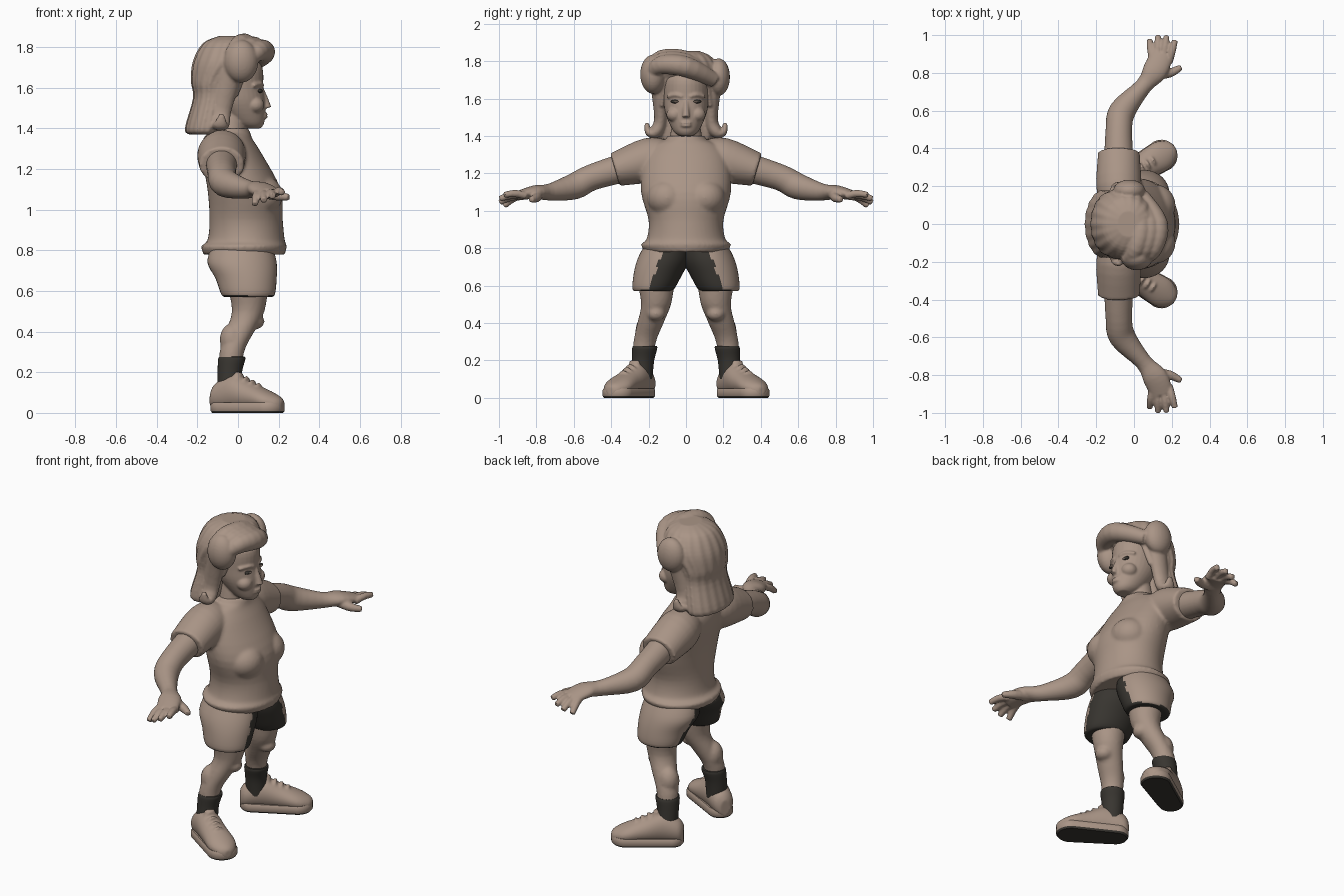
import bpy, bmesh
from math import sin, cos, pi, radians
from mathutils import Vector, Matrix

if "Cube" in bpy.data.objects:
    bpy.data.objects.remove(bpy.data.objects["Cube"])

X, Y, Z = Matrix.Identity(3)


def material(name, colour):
    mat = bpy.data.materials.new(name)
    mat.use_nodes = True
    mat.diffuse_color = (*colour, 1)
    shader = mat.node_tree.nodes["Principled BSDF"]
    shader.inputs["Base Color"].default_value = (*colour, 1)
    return mat


CLAY = material("warm taupe", (.4, .3, .24))
DARK = material("dark charcoal", (.04, .036, .03))


def spline(stations, steps=4):
    """Resample stations along a smooth curve, radii included."""
    last = len(stations) - 1
    path = []
    for i in range(last):
        before, start = stations[max(i - 1, 0)], stations[i]
        end, after = stations[i + 1], stations[min(i + 2, last)]
        for k in range(steps):
            t = k / steps
            path.append((start * 2 + (end - before) * t
                         + (before * 2 - start * 5 + end * 4 - after) * t ** 2
                         + (start * 3 - before - end * 3 + after) * t ** 3) / 2)
    return path + [stations[-1]]


def bridge(bm, rings):
    """Skin a stack of vertex rings and close both ends."""
    for lower, upper in zip(rings, rings[1:]):
        for j in range(len(lower)):
            bm.faces.new((lower[j - 1], lower[j], upper[j], upper[j - 1]))
    bm.faces.new(rings[0])
    bm.faces.new(rings[-1])


def tube(bm, stations, ref=X, axis=None, sides=32, ripple=0):
    """Loft through (x, y, z, radius along ref, optional other radius)."""
    path = spline([Vector(s if len(s) > 4 else (*s, s[3])) for s in stations])
    rings = []
    for i, point in enumerate(path):
        centre = Vector(point[:3])
        step = path[min(i + 1, len(path) - 1)] - path[max(i - 1, 0)]
        tangent = axis or Vector(step[:3]).normalized()
        u = (ref - tangent * ref.dot(tangent)).normalized()
        v = tangent.cross(u)
        ring = []
        for j in range(sides):
            angle = 2 * pi * j / sides
            swell = 1 + ripple * cos(18 * angle)
            offset = u * cos(angle) * point[3] + v * sin(angle) * point[4]
            ring.append(bm.verts.new(centre + offset * swell))
        rings.append(ring)
    bridge(bm, rings)


def spine(bm, stations, **options):
    """Upright loft on the centre plane through (x, z, depth, width)."""
    tube(bm, [(x, 0, z, depth, width) for x, z, depth, width in stations], axis=Z, **options)


def blob(bm, centre, size):
    matrix = Matrix.Translation(centre) @ Matrix.Diagonal((*size, 1))
    bmesh.ops.create_uvsphere(bm, u_segments=24, v_segments=16, radius=1, matrix=matrix)


def finish(name, bm, materials=(CLAY,), mirror=True, voxel=0, dark_rule=None):
    bmesh.ops.recalc_face_normals(bm, faces=bm.faces)
    for face in bm.faces:
        face.smooth = True
        if dark_rule and dark_rule(face.calc_center_median(), face.normal):
            face.material_index = 1
    mesh = bpy.data.meshes.new(name)
    bm.to_mesh(mesh)
    bm.free()
    for mat in materials:
        mesh.materials.append(mat)
    part = bpy.data.objects.new(name, mesh)
    bpy.context.collection.objects.link(part)
    if not voxel:
        bpy.ops.object.select_all(action='DESELECT')
        bpy.context.view_layer.objects.active = part
        part.select_set(True)
        bpy.ops.object.shade_smooth_by_angle(angle=radians(45))
    if mirror:
        modifier = part.modifiers.new("mirror", 'MIRROR')
        modifier.use_axis = (False, True, False)
        modifier.use_mirror_merge = False
    if voxel:
        modifier = part.modifiers.new("fuse", 'REMESH')
        modifier.mode = 'VOXEL'
        modifier.voxel_size = voxel
        modifier.use_smooth_shade = True
        modifier = part.modifiers.new("soften", 'SMOOTH')
        modifier.iterations = 3


# Shirt: torso with rolled hem and collar, bust, short sleeves
bm = bmesh.new()
spine(bm, [(.03, .78, .2, .22), (.03, .82, .21, .24), (.04, .85, .19, .21), (.04, .95, .18, .2),
           (.03, 1.1, .18, .24), (-.03, 1.27, .15, .23), (-.05, 1.35, .12, .18),
           (-.04, 1.38, .1, .11), (-.04, 1.4, .09, .1)], sides=48)
blob(bm, (.11, .1, 1.07), (.11, .11, .1))
tube(bm, [(-.07, .1, 1.28, .1), (-.08, .2, 1.27, .12), (-.08, .38, 1.22, .11, .09)])
finish("shirt", bm, voxel=.01)

# Arms with hands, fanned fingers and thumbs
bm = bmesh.new()
tube(bm, [(-.08, .3, 1.24, .08), (-.08, .5, 1.18, .07), (-.06, .6, 1.13, .07), (.05, .73, 1.1, .045),
          (.11, .81, 1.1, .065, .036), (.15, .9, 1.08, .06, .025)])
for finger in range(4):
    spread = finger - 1.5
    base = Vector((.14, .87, 1.08)) + Vector((.03, -.01, 0)) * spread
    tip = Vector((.15 + .045 * spread, 1 - .012 * spread ** 2, 1.055 + .02 * spread))
    knuckle = (base + tip) / 2 + Z * .01
    tube(bm, [(*base, .02), (*knuckle, .02), (*tip, .016)], ref=Z, sides=16)
tube(bm, [(.1, .79, 1.09, .03), (.19, .8, 1.07, .025), (.25, .83, 1.06, .016)], ref=Z, sides=16)
finish("arms", bm, voxel=.007)

# Legs with kneecaps and calves
bm = bmesh.new()
tube(bm, [(.05, .16, .62, .1), (.05, .16, .5, .08), (.01, .19, .4, .07), (-.03, .22, .3, .06),
          (-.04, .24, .15, .05)], axis=Z)
for height in (.51, .45):
    blob(bm, (.08, .16, height), (.05, .05, .04))
blob(bm, (-.03, .21, .36), (.06, .06, .08))
finish("legs", bm, voxel=.01)

# Shorts with dark inner panels and hem underside
bm = bmesh.new()
tube(bm, [(.02, .1, .82, .15, .12), (.02, .12, .74, .17, .14), (.04, .15, .66, .15, .13),
          (.05, .175, .58, .13, .11), (.05, .175, .57, .1, .08)], axis=Z, sides=64)
finish("shorts", bm, (CLAY, DARK),
       dark_rule=lambda c, n: c.y < .4 - .35 * c.z or (n.z < -.6 and c.z < .6))

# Socks with a wider cuff
bm = bmesh.new()
tube(bm, [(-.04, .24, .1, .06), (-.04, .23, .2, .06), (-.03, .22, .27, .067),
          (-.03, .22, .275, .05)], axis=Z)
finish("socks", bm, (DARK,))

# Shoe uppers with tongue and laces, turned outwards
turn_out = Matrix.Translation((-.065, .235, 0)) @ Matrix.Rotation(radians(31), 4, 'Z')
bm = bmesh.new()
profile = [(-.07, .03, .1), (-.04, .06, .14), (.05, .07, .18), (.15, .075, .14), (.25, .08, .1),
           (.31, .05, .07), (.33, .02, .05)]
tube(bm, [(along, 0, top / 2 + .01, width, top / 2) for along, width, top in profile], ref=Y, axis=X)
for lace in range(4):
    along, top = .09 + .035 * lace, .19 - .017 * lace
    tube(bm, [(along - abs(side) / 5, side, top - abs(side), .01) for side in (-.05, 0, .05)],
         ref=Z, sides=12)
tube(bm, [(.06, 0, .13, .02, .045), (.08, 0, .2, .012, .03)])
bm.transform(turn_out)
finish("shoe_uppers", bm, voxel=.007)

# Flat shoe soles, dark underneath
bm = bmesh.new()
rings = []
for height, inset in [(0, .008), (.01, 0), (.04, 0), (.05, .006)]:
    ring = []
    for j in range(48):
        angle = 2 * pi * (j + .5) / 48
        centre, radius = (.245, .085) if cos(angle) > 0 else (0, .07)
        radius -= inset
        ring.append(bm.verts.new((centre + radius * cos(angle), radius * sin(angle), height)))
    rings.append(ring)
bridge(bm, rings)
bm.transform(turn_out)
finish("shoe_soles", bm, (CLAY, DARK), dark_rule=lambda c, n: n.z < -.5)

# Head: skull, neck, nose, cheeks, lips and brows
bm = bmesh.new()
spine(bm, [(.07, 1.4, .04, .035), (.05, 1.43, .08, .07), (.01, 1.52, .125, .11),
           (-.01, 1.6, .135, .12), (-.02, 1.7, .14, .12), (-.03, 1.76, .1, .09)])
spine(bm, [(-.04, 1.3, .08, .1), (-.03, 1.5, .07, .07)])
tube(bm, [(.11, 0, 1.6, .014), (.13, 0, 1.55, .016), (.145, 0, 1.5, .02)], sides=16)
blob(bm, (.085, .06, 1.515), (.045, .045, .04))
for height in (1.47, 1.455):
    blob(bm, (.13, 0, height), (.016, .03, .008))
tube(bm, [(.12, .02, 1.61, .01), (.11, .055, 1.62, .01), (.075, .1, 1.61, .01)], ref=Z, sides=12)
finish("head", bm, voxel=.006)

# Eyes with dark outlines
bm = bmesh.new()
blob(bm, (.107, .055, 1.584), (.013, .027, .01))
finish("eye_outlines", bm, (DARK,))
bm = bmesh.new()
blob(bm, (.114, .053, 1.583), (.009, .013, .006))
finish("eyes", bm)

# Hair: ribbed back, swept front roll, side rolls and flipped ends
bm = bmesh.new()
spine(bm, [(-.16, 1.37, .08, .15), (-.16, 1.4, .1, .18), (-.13, 1.55, .09, .16),
           (-.12, 1.63, .11, .17), (-.06, 1.73, .16, .185), (-.04, 1.82, .13, .14),
           (-.03, 1.855, .06, .07)], sides=108, ripple=.018)
for strand in range(3):
    back, lift = .045 * strand, .015 * strand
    tube(bm, [(.05 - back, -.19, 1.73 + lift, .03), (.1 - back, -.13, 1.78 + lift, .05),
              (.125 - back, 0, 1.77 + lift, .055), (.04 - back, .15, 1.7 + lift, .04)], ref=Z)
blob(bm, (.015, -.175, 1.73), (.085, .07, .105))
blob(bm, (-.025, .175, 1.715), (.085, .06, .1))
for side in (1, -1):
    tube(bm, [(-.03, side * .15, 1.7, .06, .045), (-.08, side * .135, 1.5, .05, .035),
              (-.085, side * .16, 1.425, .045, .035), (-.085, side * .2, 1.42, .035, .02),
              (-.08, side * .21, 1.47, .012)], sides=20)
    tube(bm, [(.02, side * .1, 1.72, .04, .03), (-.02, side * .13, 1.56, .02, .014)], sides=16)
finish("hair", bm, mirror=False, voxel=.007)
